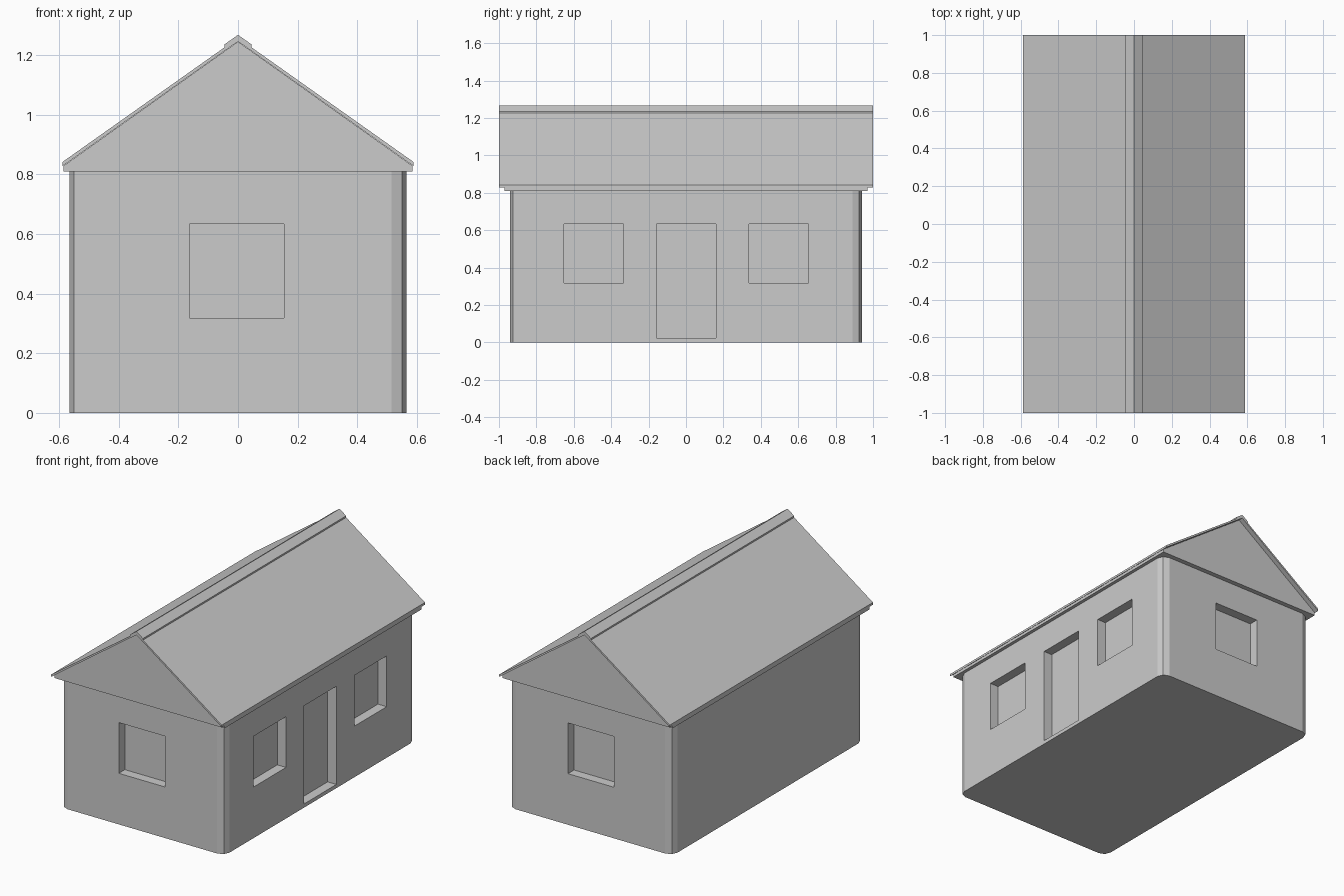
import bpy, bmesh
from math import sin, cos, radians
from mathutils import Vector

if "Cube" in bpy.data.objects:
    bpy.data.objects.remove(bpy.data.objects["Cube"])


def prism(name, base, offset):
    """Extrude a closed outline of 3D points along an offset."""
    bm = bmesh.new()
    a = [bm.verts.new(p) for p in base]
    b = [bm.verts.new(Vector(p) + Vector(offset)) for p in base]
    n = len(a)
    bm.faces.new(a)
    bm.faces.new(b[::-1])
    for i in range(n):
        j = (i + 1) % n
        bm.faces.new((a[i], b[i], b[j], a[j]))
    bmesh.ops.recalc_face_normals(bm, faces=bm.faces)
    me = bpy.data.meshes.new(name)
    bm.to_mesh(me)
    bm.free()
    ob = bpy.data.objects.new(name, me)
    bpy.context.collection.objects.link(ob)
    return ob


def along_y(name, half_profile, half_len):
    """Mirror a right-hand x,z profile and extrude it along y."""
    pts = half_profile + [(-x, z) for x, z in reversed(half_profile) if x > 0]
    return prism(name, [(x, -half_len, z) for x, z in pts], (0, 2 * half_len, 0))


def opening(wall, lo, hi):
    """Cut a box-shaped recess into the walls."""
    (x0, y0, z0), (x1, y1, z1) = lo, hi
    base = [(x0, y0, z0), (x1, y0, z0), (x1, y1, z0), (x0, y1, z0)]
    cutter = prism("opening_cutter", base, (0, 0, z1 - z0))
    cutter.hide_render = True
    mod = wall.modifiers.new("opening", 'BOOLEAN')
    mod.operation, mod.solver, mod.object = 'DIFFERENCE', 'EXACT', cutter
    bpy.context.view_layer.objects.active = wall
    bpy.ops.object.modifier_apply(modifier=mod.name)
    bpy.data.objects.remove(cutter)


# Walls: rectangular footprint with two-segment rounded corners
W, L, R, WALL_TOP, DEPTH = 0.565, 0.94, 0.05, 0.81, 0.06
foot = []
for k, (sx, sy) in enumerate([(1, 1), (-1, 1), (-1, -1), (1, -1)]):
    for t in (0, 45, 90):
        a = radians(90 * k + t)
        foot.append((sx * (W - R) + R * cos(a), sy * (L - R) + R * sin(a), 0))
walls = prism("walls", foot, (0, 0, WALL_TOP))

# Front and back windows
for y0, y1 in ((-L - 0.1, -L + DEPTH), (L - DEPTH, L + 0.1)):
    opening(walls, (-0.163, y0, 0.318), (0.155, y1, 0.634))

# Right side: window, door, window
for y0, y1, sill in ((-0.652, -0.334, 0.318), (-0.157, 0.161, 0.023), (0.338, 0.656, 0.318)):
    opening(walls, (W - DEPTH, y0, sill), (W + 0.1, y1, 0.634))

# Gable block under the roof
along_y("gable", [(0.586, WALL_TOP), (0.586, 0.828), (0, 1.245)], 0.97)


def chevron(name, half_w, edge_low, edge_high, peak_low, peak_high):
    """Thin folded sheet running the length of the roof."""
    pts = [(-half_w, edge_low), (0, peak_low), (half_w, edge_low),
           (half_w, edge_high), (0, peak_high), (-half_w, edge_high)]
    return prism(name, [(x, -1, z) for x, z in pts], (0, 2, 0))


# Roof sheet and ridge cap
chevron("roof", 0.588, 0.828, 0.842, 1.246, 1.258)
chevron("ridge_cap", 0.045, 1.225, 1.236, 1.257, 1.268)
